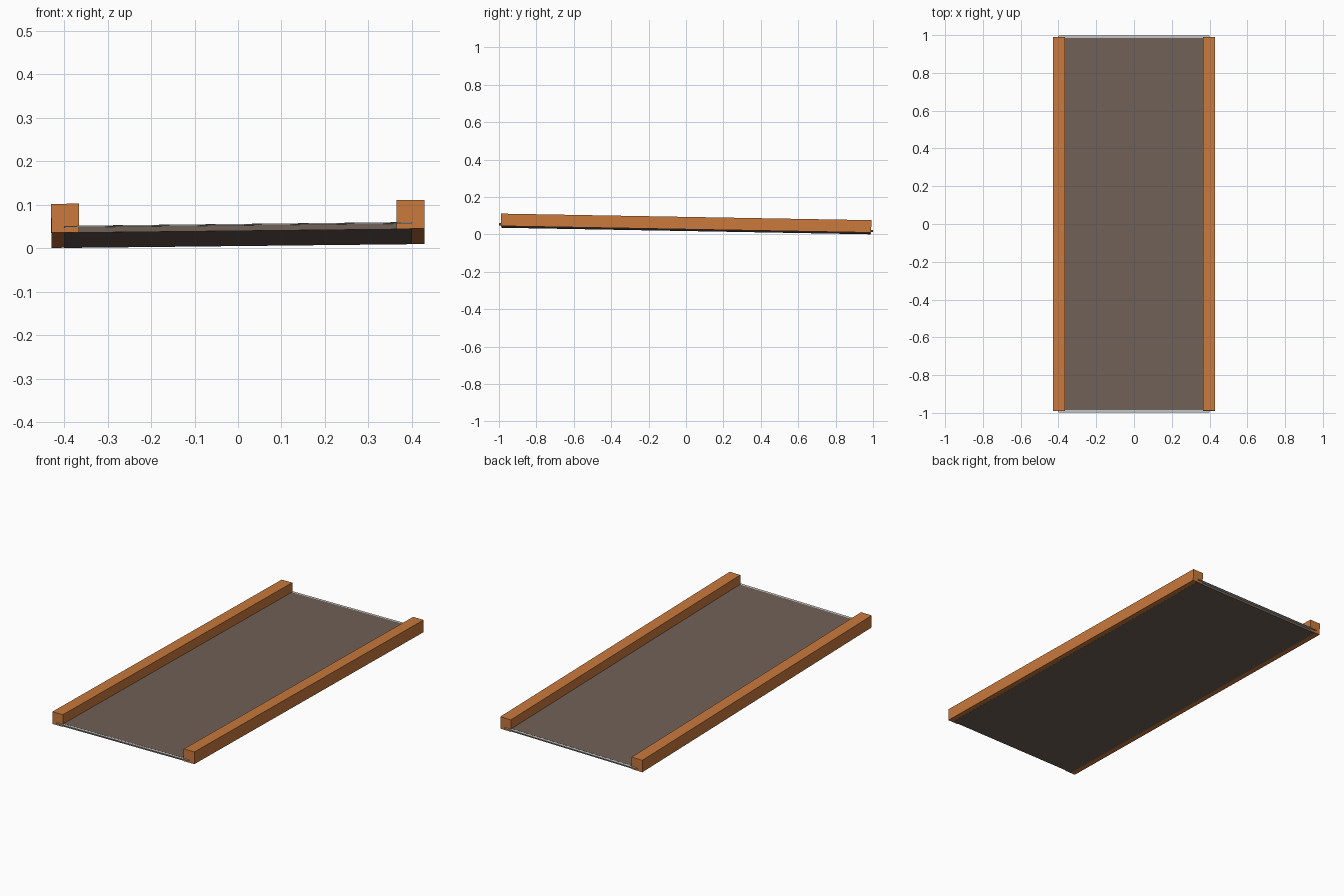
import bpy
import bmesh
from mathutils import Matrix, Vector

cube = bpy.data.objects.get("Cube")
if cube:
    bpy.data.objects.remove(cube, do_unlink=True)


def material(name, rgb):
    mat = bpy.data.materials.new(name)
    mat.use_nodes = True
    color = (*rgb, 1.0)
    mat.diffuse_color = color
    mat.node_tree.nodes["Principled BSDF"].inputs["Base Color"].default_value = color
    return mat


orange = material("orange_wood", (0.58, 0.19, 0.045))
brown = material("grey_brown", (0.16, 0.118, 0.093))
pale = material("pale_grey", (0.55, 0.56, 0.56))

# The whole assembly leans slightly: front and left sides are a little higher
LEAN = (Matrix.Translation((0, 0, 0.0228))
        @ Matrix.Rotation(-0.0177, 4, 'X')
        @ Matrix.Rotation(-0.0108, 4, 'Y'))


def box(name, low, high, mat):
    """Box between two corners, placed in the leaning frame."""
    low, high = Vector(low), Vector(high)
    mesh = bpy.data.meshes.new(name)
    bm = bmesh.new()
    shape = Matrix.Translation((low + high) / 2) @ Matrix.Diagonal((*(high - low), 1))
    bmesh.ops.create_cube(bm, size=1, matrix=shape)
    bm.to_mesh(mesh)
    bm.free()
    mesh.materials.append(mat)
    obj = bpy.data.objects.new(name, mesh)
    obj.matrix_world = LEAN
    bpy.context.collection.objects.link(obj)
    return obj


# Side rails
for side, x in (("left", 0.397), ("right", -0.397)):
    box(side + "_rail", (x - 0.032, -0.99, 0), (x + 0.032, 0.99, 0.066), orange)

# Flat panel running between the rails
box("panel", (-0.4, -0.985, -0.0006), (0.4, 0.985, 0.0155), brown)

# Thin sheet inside the panel, showing as a lip at both ends
box("sheet", (-0.4, -0.999, 0.012), (0.4, 0.999, 0.015), pale)
